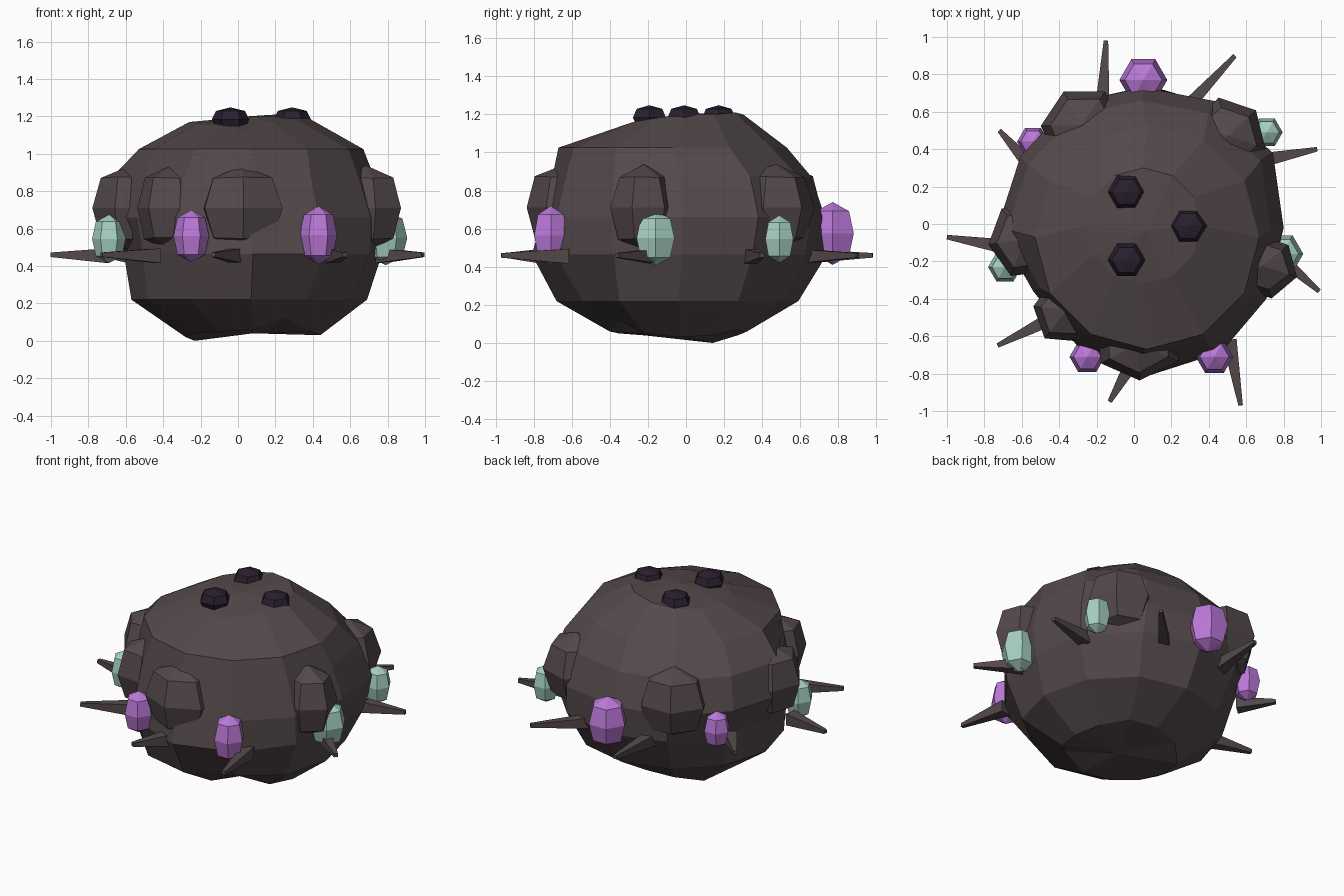
import bpy, bmesh, math, random
from mathutils import Matrix, Vector

if "Cube" in bpy.data.objects:
    bpy.data.objects.remove(bpy.data.objects["Cube"])

random.seed(4)


def material(name, rgb):
    m = bpy.data.materials.new(name)
    m.diffuse_color = (*rgb, 1)
    m.use_nodes = True
    m.node_tree.nodes["Principled BSDF"].inputs["Base Color"].default_value = m.diffuse_color
    return m


ROCK = material("dark brown rock", (0.088, 0.066, 0.069))
VIOLET = material("violet crystal", (0.50, 0.19, 0.69))
MINT = material("mint crystal", (0.38, 0.63, 0.53))
KNOB = material("blackish purple", (0.022, 0.014, 0.027))


def finish(name, bm, mat):
    bmesh.ops.recalc_face_normals(bm, faces=bm.faces)
    me = bpy.data.meshes.new(name)
    bm.to_mesh(me)
    bm.free()
    me.materials.append(mat)
    ob = bpy.data.objects.new(name, me)
    bpy.context.collection.objects.link(ob)
    return ob


def gem(name, loc, size, angle, mat, shoulder=1.0, jitter=0.0):
    """Six-sided boulder or crystal, size = half radial, half tangential, half height."""
    bm = bmesh.new()
    bmesh.ops.create_uvsphere(bm, u_segments=6, v_segments=4, radius=1)
    for v in bm.verts:
        if 0.1 < abs(v.co.z) < 0.9:
            v.co.x *= shoulder
            v.co.y *= shoulder
        v.co *= 1 + random.uniform(-jitter, jitter)
    bm.transform(Matrix.Translation(loc) @ Matrix.Rotation(angle, 4, 'Z')
                 @ Matrix.Diagonal((*size, 1)) @ Matrix.Rotation(math.pi / 6, 4, 'Z'))
    return finish(name, bm, mat)


# Main rock body: uneven outline (radius every 30 degrees) scaled ring by ring
WAIST = [.75, .80, .78, .75, .77, .76, .78, .68, .72, .73, .76, .76]
LOW = [.69, .74, .75, .76, .74, .70, .69, .68, .74, .79, .77, .72]
SKIRT = [.62, .63, .64, .63, .63, .63, .64, .64, .65, .64, .58, .62]
CROWN_Z = [1.2, 1.2, 1.21, 1.2, 1.18, 1.17, 1.17, 1.16, 1.15, 1.13, 1.16, 1.18]
FOOT_Z = [.03, .04, .07, .06, .04, 0, .02, .04, .05, .06, .12, .05]
RINGS = [  # centre x, centre y, heights, radii
    (.08, -.04, FOOT_Z, [.36] * 12),
    (.07, -.04, [.22] * 12, SKIRT),
    (.08, -.02, [.465] * 12, LOW),
    (.05, -.02, [.66] * 12, WAIST),
    (.04, -.03, [.87] * 12, [r * .92 for r in WAIST]),
    (.07, -.07, [1.025] * 12, [.60] * 12),
    (.05, -.01, CROWN_Z, [.31] * 12)]
bm = bmesh.new()
loops = [[bm.verts.new((cx + r * math.cos(math.tau * i / 12),
                        cy + r * math.sin(math.tau * i / 12), z))
          for i, (z, r) in enumerate(zip(zs, rs))] for cx, cy, zs, rs in RINGS]
foot, pole = bm.verts.new((.08, -.06, .04)), bm.verts.new((.07, -.03, 1.20))
for i in range(12):
    j = (i + 1) % 12
    bm.faces.new((foot, loops[0][j], loops[0][i]))
    bm.faces.new((pole, loops[-1][i], loops[-1][j]))
    for lo, hi in zip(loops, loops[1:]):
        bm.faces.new((lo[i], lo[j], hi[j], hi[i]))
finish("rock_body", bm, ROCK)

# Boulders bulging from the flank: angle, outermost distance from the axis, half width
for n, (deg, out, w) in enumerate([(272, .84, .24), (342, .92, .17), (43, .89, .21),
                                   (118, .80, .23), (188, .79, .21), (232, .78, .18)]):
    a, d = math.radians(deg), out - 0.2
    gem(f"flank_boulder_{n + 1}", (d * math.cos(a), d * math.sin(a), 0.71),
        (0.2, w, 0.23), a, ROCK, 1.08, 0.03)

# Crystals round the waist: x, y, z, radius, half height
for n, (x, y, z, r, h, mat) in enumerate([
        (0.05, 0.77, 0.575, 0.128, 0.165, VIOLET), (-0.54, 0.44, 0.55, 0.085, 0.12, VIOLET),
        (-0.25, -0.71, 0.56, 0.095, 0.14, VIOLET), (0.43, -0.71, 0.565, 0.10, 0.155, VIOLET),
        (0.71, 0.49, 0.545, 0.085, 0.125, MINT), (-0.69, -0.23, 0.545, 0.09, 0.13, MINT),
        (0.79, -0.16, 0.55, 0.115, 0.145, MINT)]):
    gem(f"crystal_{n + 1}", (x, y, z), (r, r, h), 0, mat, 1.1)

# Tapered spikes: base point and tip, level all round
SPIKES = [((-.70, -.12), (-1, -.07)), ((-.43, -.50), (-.73, -.65)), ((-.01, -.74), (-.13, -.95)),
          ((.51, -.62), (.57, -.97)), ((.76, -.16), (.99, -.36)), ((.68, .34), (.98, .40)),
          ((.25, .59), (.54, .90)), ((-.17, .62), (-.15, .98)), ((-.56, .32), (-.72, .50))]
for n, (b, t) in enumerate(SPIKES):
    base, tip = Vector((*b, 0.455)), Vector((*t, 0.46))
    d = tip - base
    bm = bmesh.new()
    bmesh.ops.create_cone(bm, cap_ends=True, segments=4, radius1=0.055, radius2=0.017,
                          depth=d.length)
    bm.transform(Matrix.Translation((base + tip) / 2)
                 @ d.to_track_quat('Z', 'Y').to_matrix().to_4x4()
                 @ Matrix.Rotation(math.pi / 4, 4, 'Z'))
    finish(f"spike_{n + 1}", bm, ROCK)

# Three dark knobs on the crown
for n in range(3):
    a = math.tau * n / 3
    gem(f"crown_knob_{n + 1}", (0.07 + 0.22 * math.cos(a), -0.01 + 0.21 * math.sin(a), 1.183),
        (0.1, 0.1, 0.065), 0, KNOB, 1.1)
